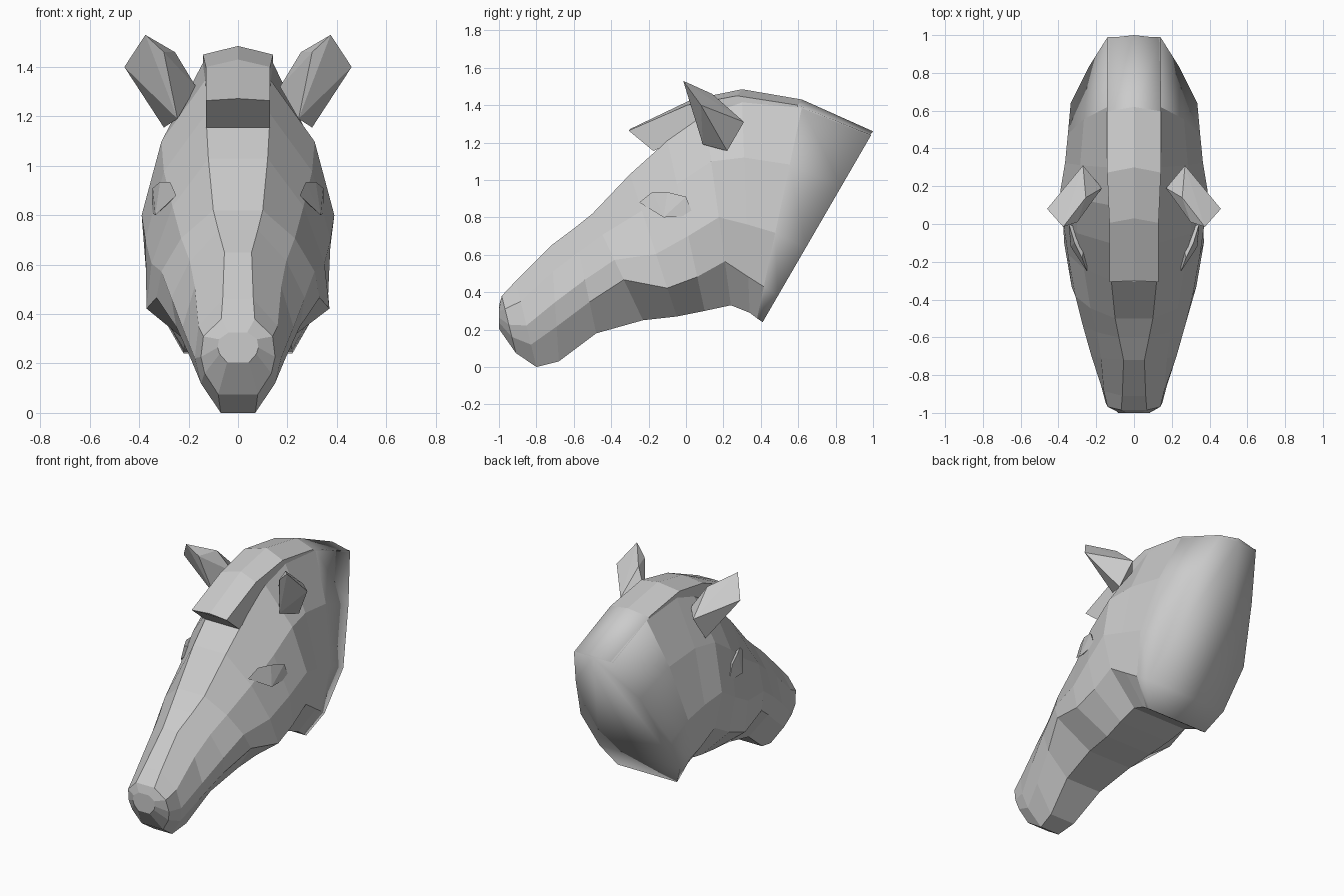
import bpy, bmesh

if "Cube" in bpy.data.objects:
    bpy.data.objects.remove(bpy.data.objects["Cube"])

def finish(name, bm):
    bmesh.ops.remove_doubles(bm, verts=bm.verts, dist=0.0005)
    bmesh.ops.recalc_face_normals(bm, faces=bm.faces)
    me = bpy.data.meshes.new(name)
    bm.to_mesh(me)
    bm.free()
    ob = bpy.data.objects.new(name, me)
    bpy.context.collection.objects.link(ob)
    return ob

def loft(name, halves, nose=None):
    """Skin mirrored half-rings (top centre to bottom centre); the cut end is shaded smooth."""
    bm = bmesh.new()
    rings = []
    for h in halves:
        pts = h + [(-x, y, z) for x, y, z in reversed(h) if x > 0]
        rings.append([bm.verts.new(p) for p in pts])
    n = len(rings[0])
    for a, b in zip(rings, rings[1:]):
        for i in range(n):
            j = (i + 1) % n
            f = bm.faces.new((a[i], a[j], b[j], b[i]))
            f.smooth = b is rings[-1]
    bm.faces.new(rings[-1]).smooth = True
    if nose:
        inner = [bm.verts.new((v.co.x * .55, nose[0], nose[1] + (v.co.z - nose[1]) * .4))
                 for v in rings[0]]
        for i in range(n):
            j = (i + 1) % n
            bm.faces.new((rings[0][i], rings[0][j], inner[j], inner[i]))
        bm.faces.new(inner)
    else:
        bm.faces.new(rings[0])
    return finish(name, bm)

def hull_pair(name, pts):
    for s, side in ((1, "right"), (-1, "left")):
        bm = bmesh.new()
        for x, y, z in pts:
            bm.verts.new((s * x, y, z))
        bmesh.ops.convex_hull(bm, input=bm.verts)
        loose = [v for v in bm.verts if not v.link_faces]
        bmesh.ops.delete(bm, geom=loose, context='VERTS')
        finish(f"{name}_{side}", bm)

# Head and neck: top y,z, bottom y,z, half widths (top, upper, mid, jaw, bottom), jaw fraction
sections = [
    (-.985, .38, -.91, .075, .068, .14, .15, .135, .08, .72),
    (-.91, .46, -.80, 0, .062, .16, .175, .15, .07, .74),
    (-.72, .65, -.68, .03, .055, .175, .225, .19, .09, .70),
    (-.60, .74, -.48, .18, .08, .195, .27, .25, .13, .70),
    (-.50, .82, -.23, .25, .10, .23, .31, .33, .16, .62),
    (-.30, 1.03, -.05, .27, .12, .265, .35, .37, .17, .80),
    (-.10, 1.21, .10, .30, .13, .30, .375, .365, .19, .80),
    (.10, 1.35, .24, .33, .13, .31, .39, .36, .20, .77),
    (.30, 1.42, .34, .29, .14, .285, .365, .345, .21, .83),
    (.62, 1.39, .38, .26, .14, .265, .35, .325, .22, .85),
    (.99, 1.24, .41, .24, .14, .24, .335, .30, .22, .86),
]
halves = []
for ty, tz, by, bz, w0, w1, w2, w3, w4, tc in sections:
    row = zip((0, 0, .32 * tc, .7 * tc, tc, 1, 1), (0, w0, w1, w2, w3, w4, 0))
    halves.append([(w, ty + (by - ty) * t, tz + (bz - tz) * t) for t, w in row])
loft("head_and_neck", halves, nose=(-1.0, .29))

# Mane with overhanging forelock: crown y,z, edge drop, root y,z
mane = []
for y, z, drop, ry, rz in [(-.30, 1.272, .008, -.175, 1.155), (.03, 1.43, .03, .08, 1.27),
                           (.30, 1.485, .035, .30, 1.36), (.62, 1.43, .03, .60, 1.34),
                           (1.0, 1.26, .02, .96, 1.19)]:
    w = .13 if y < .1 else .142
    mane.append([(0, y, z), (w, y - drop * .8, z - drop), (w, ry, rz), (0, ry, rz)])
loft("mane", mane)

# Ears
hull_pair("ear", [(.375, -.015, 1.53), (.46, .08, 1.40), (.255, .14, 1.46), (.30, .01, 1.46),
                  (.30, .22, 1.155), (.245, .09, 1.19), (.17, .19, 1.32), (.27, .31, 1.31)])

# Brow ridges over the eyes
hull_pair("brow", [(.315, -.10, .935), (.275, -.18, .935), (.25, -.25, .88), (.29, -.16, .84),
                   (.345, .0, .91), (.35, .04, .81), (.335, -.12, .80), (.25, -.05, .88)])
